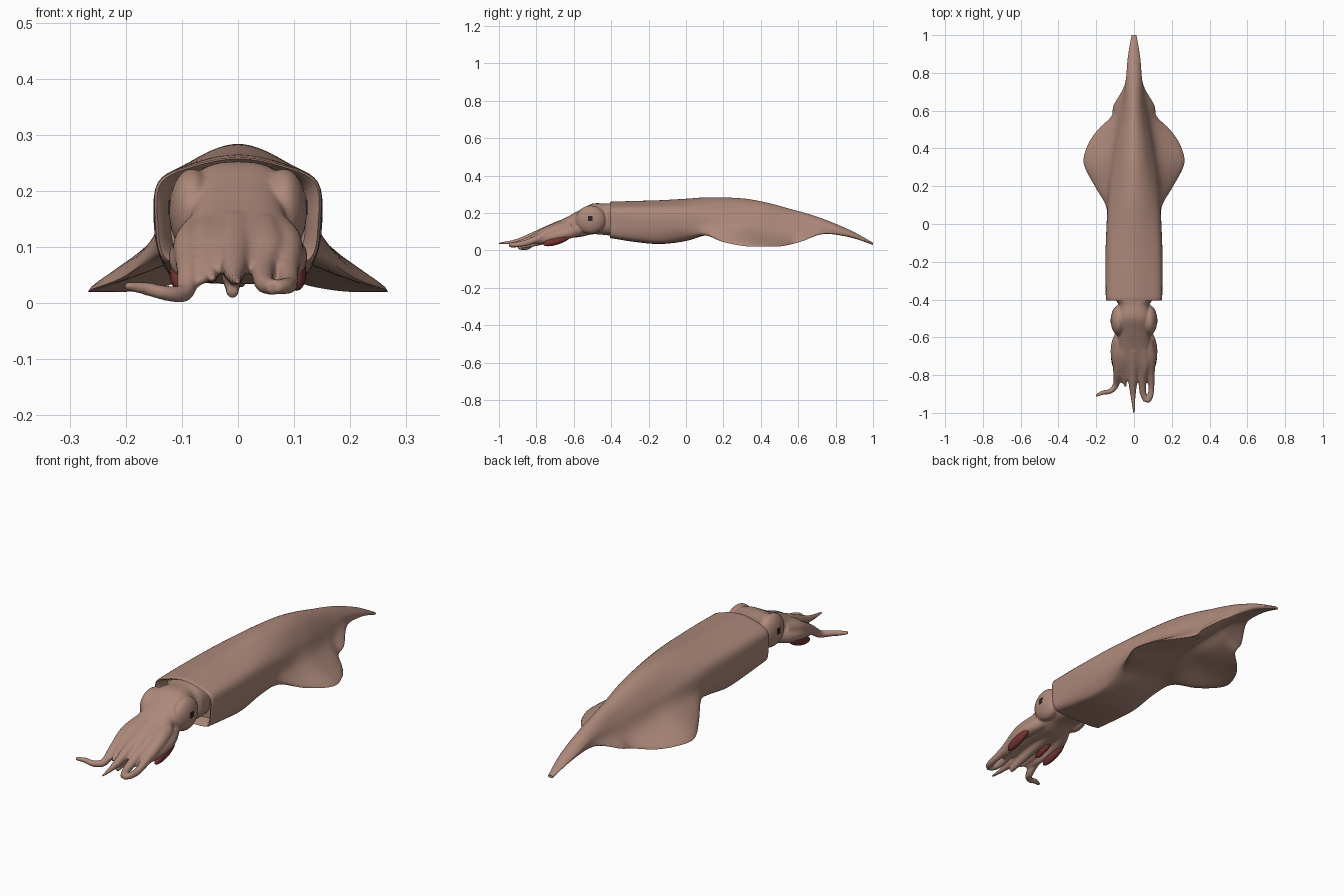
import bpy, bmesh, math
from mathutils import Vector, Matrix

if "Cube" in bpy.data.objects:
    bpy.data.objects.remove(bpy.data.objects["Cube"])


def material(name, rgb):
    m = bpy.data.materials.new(name)
    m.diffuse_color = (*rgb, 1)
    m.use_nodes = True
    m.node_tree.nodes["Principled BSDF"].inputs["Base Color"].default_value = m.diffuse_color
    return m


SKIN = material("dusty brown skin", (0.42, 0.25, 0.195))
RED = material("dark red", (0.19, 0.035, 0.035))
DARK = material("eye black", (0.025, 0.02, 0.02))


def spline(pts, steps, closed=False):
    """Catmull-Rom interpolation of a list of vectors."""
    n, out = len(pts), []
    for i in range(n if closed else n - 1):
        if closed:
            a, b, c, d = (pts[(i + k) % n] for k in (-1, 0, 1, 2))
        else:
            a, b, c, d = (pts[min(max(i + k, 0), n - 1)] for k in (-1, 0, 1, 2))
        for s in range(steps):
            t = s / steps
            out.append(0.5 * (2 * b + (c - a) * t + (2 * a - 5 * b + 4 * c - d) * t * t
                              + (3 * b - a - 3 * c + d) * t ** 3))
    if not closed:
        out.append(pts[-1].copy())
    return out


def finish(name, bm, mat, angle=50):
    bmesh.ops.recalc_face_normals(bm, faces=bm.faces)
    me = bpy.data.meshes.new(name)
    bm.to_mesh(me)
    bm.free()
    me.materials.append(mat)
    ob = bpy.data.objects.new(name, me)
    bpy.context.collection.objects.link(ob)
    bpy.ops.object.select_all(action='DESELECT')
    ob.select_set(True)
    bpy.context.view_layer.objects.active = ob
    bpy.ops.object.shade_smooth_by_angle(angle=math.radians(angle))
    return ob


def loft(name, rings, mat):
    """Skin a list of equally sized closed rings and cap both ends."""
    bm = bmesh.new()
    vs = [[bm.verts.new(p) for p in r] for r in rings]
    n = len(rings[0])
    for r, q in zip(vs, vs[1:]):
        for i in range(n):
            bm.faces.new((r[i], r[(i + 1) % n], q[(i + 1) % n], q[i]))
    bm.faces.new(vs[0])
    bm.faces.new(vs[-1])
    return finish(name, bm, mat)


def arm(name, pts):
    """Tapered tube through (x, y, z, radius) points."""
    path = spline([Vector(p) for p in pts], 6)
    rings = []
    for i, p in enumerate(path):
        d = (path[min(i + 1, len(path) - 1)] - path[max(i - 1, 0)]).to_3d().normalized()
        side = d.cross(Vector((0, 0, 1))).normalized()
        up = side.cross(d)
        rings.append([p.to_3d() + (side * math.cos(a) + up * math.sin(a)) * p.w
                      for a in (k * math.tau / 14 for k in range(14))])
    return loft(name, rings, SKIN)


def ellipsoid(name, loc, radii, mat, tilt=0):
    bm = bmesh.new()
    bmesh.ops.create_uvsphere(bm, u_segments=28, v_segments=18, radius=1)
    bm.transform(Matrix.Translation(loc) @ Matrix.Rotation(tilt, 4, 'X')
                 @ Matrix.Diagonal((*radii, 1)))
    return finish(name, bm, mat)


# Mantle and fins: y, top z, shoulder x z, side x z, fin edge x z, under z, belly z
STATIONS = [
    (-0.40, .260, .142, .215, .147, .140, .135, .080, .066, .066),
    (-0.28, .264, .143, .215, .148, .130, .130, .066, .050, .046),
    (-0.14, .268, .142, .213, .148, .120, .125, .055, .039, .034),
    (0.00, .276, .135, .213, .144, .130, .125, .075, .056, .050),
    (0.10, .283, .128, .208, .142, .140, .146, .085, .082, .080),
    (0.20, .283, .118, .200, .145, .125, .207, .045, .082, .090),
    (0.32, .276, .100, .190, .142, .115, .266, .022, .080, .100),
    (0.42, .258, .085, .180, .125, .100, .244, .020, .068, .098),
    (0.50, .238, .072, .165, .105, .095, .190, .021, .065, .098),
    (0.57, .218, .060, .155, .085, .095, .120, .034, .070, .098),
    (0.63, .202, .050, .150, .070, .100, .107, .052, .080, .098),
    (0.74, .166, .038, .138, .045, .115, .047, .090, .090, .092),
    (0.88, .107, .029, .092, .033, .084, .029, .074, .070, .069),
    (1.00, .041, .011, .039, .013, .035, .011, .031, .029, .029),
]


def mantle_section(s):
    y, t, ax, az, bx, bz, ex, ez, uz, belly = s
    half = [(ax * 0.55, t - 0.30 * (t - az)), (ax, az), (bx, bz), (ex, ez), (bx * 0.6, uz)]
    loop = [(0, t)] + half + [(0, belly)] + [(-x, z) for x, z in reversed(half)]
    return spline([Vector((x, y, z)) for x, z in loop], 6, closed=True)


sections = [mantle_section(s) for s in STATIONS]
columns = [spline(list(col), 5) for col in zip(*sections)]
rings = [list(r) for r in zip(*columns)]


def shrink(ring, k, y):
    return [Vector((p.x * k, y, 0.165 + (p.z - 0.165) * k)) for p in ring]


# The open front rim folds inward around the neck
rim = [shrink(rings[0], 0.82, -0.35), shrink(rings[0], 0.90, -0.395), shrink(rings[0], 0.97, -0.406)]
loft("mantle_with_fins", rim + rings, SKIN)

# Head and arm crown: y, centre z, half width, half height
HEAD = [(-.33, .165, .100, .080), (-.40, .165, .098, .086), (-.43, .166, .080, .084),
        (-.50, .168, .094, .082), (-.57, .143, .086, .072), (-.65, .119, .088, .052),
        (-.73, .097, .082, .036), (-.79, .076, .062, .022), (-.83, .064, .040, .012)]
head_rings = []
for v in spline([Vector(h) for h in HEAD], 5):
    y, zc, rx, rz = v
    ring = []
    for k in range(32):
        c, s = math.cos(k * math.tau / 32), math.sin(k * math.tau / 32)
        ring.append(Vector((math.copysign(abs(c) ** 0.75, c) * rx, y,
                            zc + math.copysign(abs(s) ** 0.75, s) * rz)))
    head_rings.append(ring)
soft = [loft("head_and_arms", head_rings, SKIN)]

# Eyes, lower tentacles and red club pads, on both sides
for side, label in ((1, "right"), (-1, "left")):
    soft.append(ellipsoid(label + "_eye_bulge", (side * .082, -.510, .164), (.041, .080, .076), SKIN))
    soft.append(arm(label + "_tentacle", [(side * .050, -.55, .115, .030), (side * .088, -.63, .092, .031),
                                          (side * .096, -.71, .074, .026), (side * .080, -.79, .050, .017),
                                          (side * .062, -.84, .040, .007)]))
    bm = bmesh.new()
    bmesh.ops.create_cube(bm, size=1)
    bm.transform(Matrix.Translation((side * .119, -.512, .170)) @ Matrix.Diagonal((.009, .022, .026, 1)))
    finish(label + "_pupil", bm, DARK)
    ellipsoid(label + "_club_pad", (side * .104, -.690, .054), (.018, .076, .023), RED,
              tilt=math.radians(18))
ellipsoid("inner_club_pad", (-.048, -.700, .056), (.014, .050, .014), RED, tilt=math.radians(18))

# Arms
ARMS = {
    "top_arm": [(-.003, -.66, .130, .036), (-.004, -.74, .100, .032), (-.006, -.82, .070, .026),
                (-.005, -.91, .046, .014), (0, -1.003, .037, .005)],
    "right_inner_arm": [(.045, -.66, .125, .036), (.055, -.74, .096, .032), (.045, -.82, .062, .022),
                        (.047, -.89, .036, .018), (.064, -.938, .028, .014)],
    "right_outer_arm": [(.065, -.62, .125, .036), (.084, -.70, .103, .032), (.088, -.80, .060, .021),
                        (.092, -.87, .036, .016), (.084, -.92, .030, .015), (.064, -.942, .028, .012)],
    "left_inner_arm": [(-.045, -.64, .130, .036), (-.055, -.71, .104, .034), (-.055, -.79, .066, .023),
                       (-.045, -.86, .042, .006)],
    "left_outer_arm": [(-.065, -.62, .125, .036), (-.084, -.70, .103, .032), (-.088, -.79, .062, .022),
                       (-.095, -.85, .020, .017), (-.125, -.885, .017, .014), (-.165, -.893, .026, .012),
                       (-.202, -.910, .031, .008)],
    "bottom_arm": [(-.010, -.57, .110, .034), (-.010, -.69, .075, .026), (-.010, -.79, .043, .018),
                   (-.010, -.88, .018, .011)],
}
soft += [arm(name, pts) for name, pts in ARMS.items()]

# Fuse head, eye bulges and arms into one soft skin
bpy.ops.object.select_all(action='DESELECT')
for ob in soft:
    ob.select_set(True)
bpy.context.view_layer.objects.active = soft[0]
bpy.ops.object.join()
head = bpy.context.view_layer.objects.active
remesh = head.modifiers.new("fuse", 'REMESH')
remesh.mode = 'VOXEL'
remesh.voxel_size = 0.005
remesh.use_smooth_shade = True
smooth = head.modifiers.new("soften", 'SMOOTH')
smooth.factor = 0.5
smooth.iterations = 8
